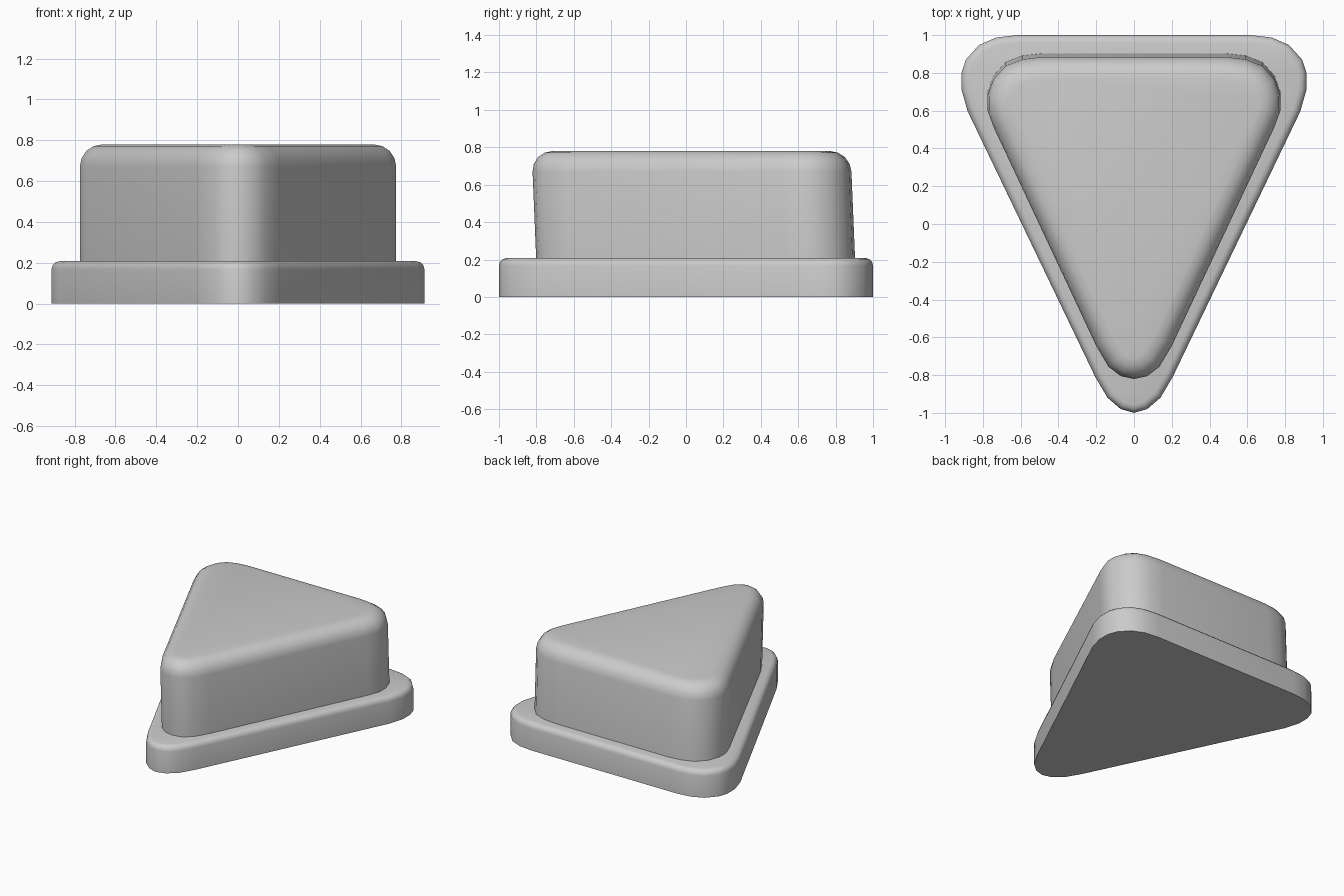
import bpy, bmesh, math

if "Cube" in bpy.data.objects:
    bpy.data.objects.remove(bpy.data.objects["Cube"])


def rounded_triangle(name, half, z0, z1, bevel, segs, lean=0.0):
    """Extrude a mirrored half outline and round its top rim."""
    # mirror the right half (top edge -> tip) to the left
    outline = half + [(-x, y) for x, y in reversed(half) if x > 0]
    bm = bmesh.new()
    base = bm.faces.new([bm.verts.new((x, y, z0)) for x, y in outline])
    ext = bmesh.ops.extrude_face_region(bm, geom=[base], use_keep_orig=True)
    for v in ext["geom"]:
        if isinstance(v, bmesh.types.BMVert):
            v.co.z = z1
    bmesh.ops.recalc_face_normals(bm, faces=bm.faces)
    rim = [e for e in bm.edges if all(abs(v.co.z - z1) < 1e-5 for v in e.verts)]
    bmesh.ops.bevel(bm, geom=rim, offset=bevel, offset_type='OFFSET',
                    segments=segs, profile=0.5, affect='EDGES',
                    clamp_overlap=False)
    # slight lean toward the tip with height
    for v in bm.verts:
        v.co.y -= lean * (v.co.z - z0) / (z1 - z0)
    bmesh.ops.recalc_face_normals(bm, faces=bm.faces)
    mesh = bpy.data.meshes.new(name)
    bm.to_mesh(mesh)
    bm.free()
    obj = bpy.data.objects.new(name, mesh)
    bpy.context.collection.objects.link(obj)
    bpy.ops.object.select_all(action='DESELECT')
    obj.select_set(True)
    bpy.context.view_layer.objects.active = obj
    bpy.ops.object.shade_smooth_by_angle(angle=math.radians(45))
    return obj


# wide low plinth
rounded_triangle("base_plate", [
    (0.62, 1.0), (0.73, 0.987), (0.82, 0.948), (0.89, 0.87), (0.913, 0.80),
    (0.913, 0.71), (0.88, 0.595), (0.205, -0.81), (0.14, -0.92),
    (0.07, -0.98), (0.0, -1.0)], 0.0, 0.208, 0.04, 3)

# tall block with a soft rounded top
rounded_triangle("upper_block", [
    (0.48, 0.905), (0.59, 0.892), (0.68, 0.857), (0.745, 0.785),
    (0.775, 0.70), (0.775, 0.62), (0.742, 0.53), (0.20, -0.625),
    (0.135, -0.735), (0.07, -0.785), (0.0, -0.80)], 0.18, 0.78, 0.11, 4, 0.025)
